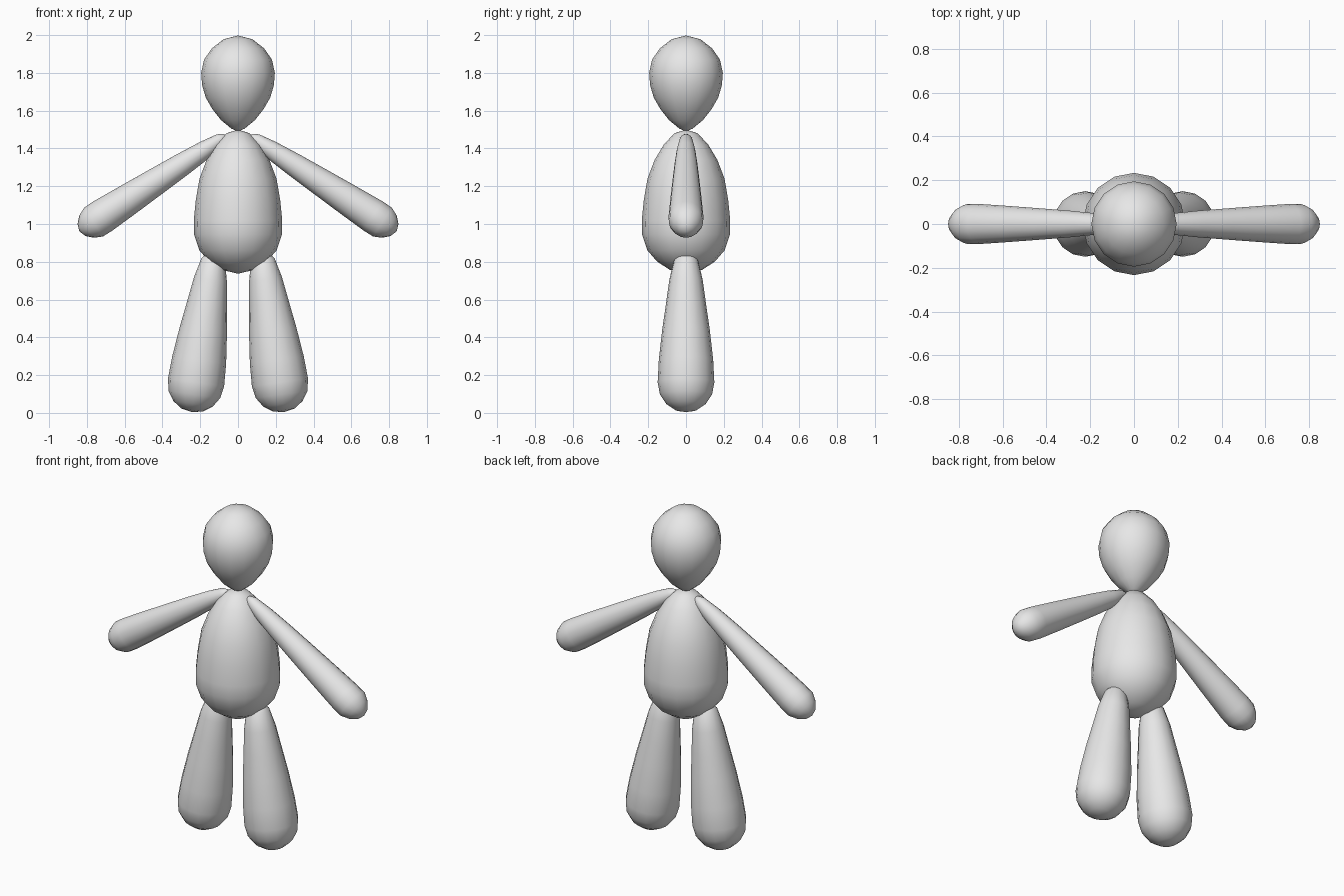
import bpy, bmesh, math
from mathutils import Vector

if "Cube" in bpy.data.objects:
    bpy.data.objects.remove(bpy.data.objects["Cube"])

SIDES = 16

grey = bpy.data.materials.new("plain_grey")
grey.diffuse_color = (0.8, 0.8, 0.8, 1)
grey.use_nodes = True
grey.node_tree.nodes["Principled BSDF"].inputs["Base Color"].default_value = grey.diffuse_color


def lathe(name, start, direction, profile):
    """Revolve (distance, radius) points around an axis; both ends are poles."""
    d = Vector(direction).normalized()
    v = Vector((0, 1, 0))
    u = v.cross(d).normalized()
    start = Vector(start)
    bm = bmesh.new()
    first = bm.verts.new(start + d * profile[0][0])
    last = bm.verts.new(start + d * profile[-1][0])
    rings = []
    for s, r in profile[1:-1]:
        ring = []
        for i in range(SIDES):
            a = 2 * math.pi * i / SIDES
            ring.append(bm.verts.new(start + d * s + (u * math.cos(a) + v * math.sin(a)) * r))
        rings.append(ring)
    for i in range(SIDES):
        j = (i + 1) % SIDES
        bm.faces.new((first, rings[0][j], rings[0][i]))
        bm.faces.new((last, rings[-1][i], rings[-1][j]))
        for a, b in zip(rings, rings[1:]):
            bm.faces.new((a[i], a[j], b[j], b[i]))
    bmesh.ops.recalc_face_normals(bm, faces=bm.faces)
    for f in bm.faces:
        f.smooth = True
    me = bpy.data.meshes.new(name)
    bm.to_mesh(me)
    bm.free()
    me.materials.append(grey)
    ob = bpy.data.objects.new(name, me)
    bpy.context.collection.objects.link(ob)
    return ob


# Egg-shaped head, narrow end down
lathe("head", (0, 0, 0), (0, 0, 1), [
    (1.49, 0), (1.505, 0.035), (1.55, 0.09), (1.61, 0.137), (1.67, 0.171), (1.735, 0.19),
    (1.80, 0.195), (1.87, 0.18), (1.93, 0.138), (1.978, 0.077), (1.998, 0)])

# Pear-shaped torso
lathe("torso", (0, 0, 0), (0, 0, 1), [
    (0.737, 0), (0.757, 0.085), (0.80, 0.152), (0.86, 0.204), (0.945, 0.233), (1.02, 0.234),
    (1.13, 0.223), (1.24, 0.204), (1.34, 0.166), (1.42, 0.118), (1.48, 0.062), (1.50, 0)])

# Tapered limbs, rounded at both ends
arm = [(0, 0), (0.01, 0.018), (0.04, 0.034), (0.14, 0.049), (0.28, 0.061), (0.43, 0.071),
       (0.62, 0.083), (0.78, 0.092), (0.84, 0.091), (0.885, 0.07), (0.917, 0.038), (0.93, 0)]
leg = [(0, 0), (0.012, 0.035), (0.045, 0.063), (0.15, 0.088), (0.28, 0.106), (0.42, 0.126),
       (0.58, 0.144), (0.70, 0.15), (0.765, 0.138), (0.815, 0.105), (0.848, 0.057), (0.859, 0)]
for side, m in (("right", -1), ("left", 1)):
    lathe(side + "_arm", (m * 0.06, 0, 1.468), (m * 0.839, 0, -0.545), arm)
    lathe(side + "_leg", (m * 0.125, 0, 0.855), (m * 0.14, 0, -1), leg)
